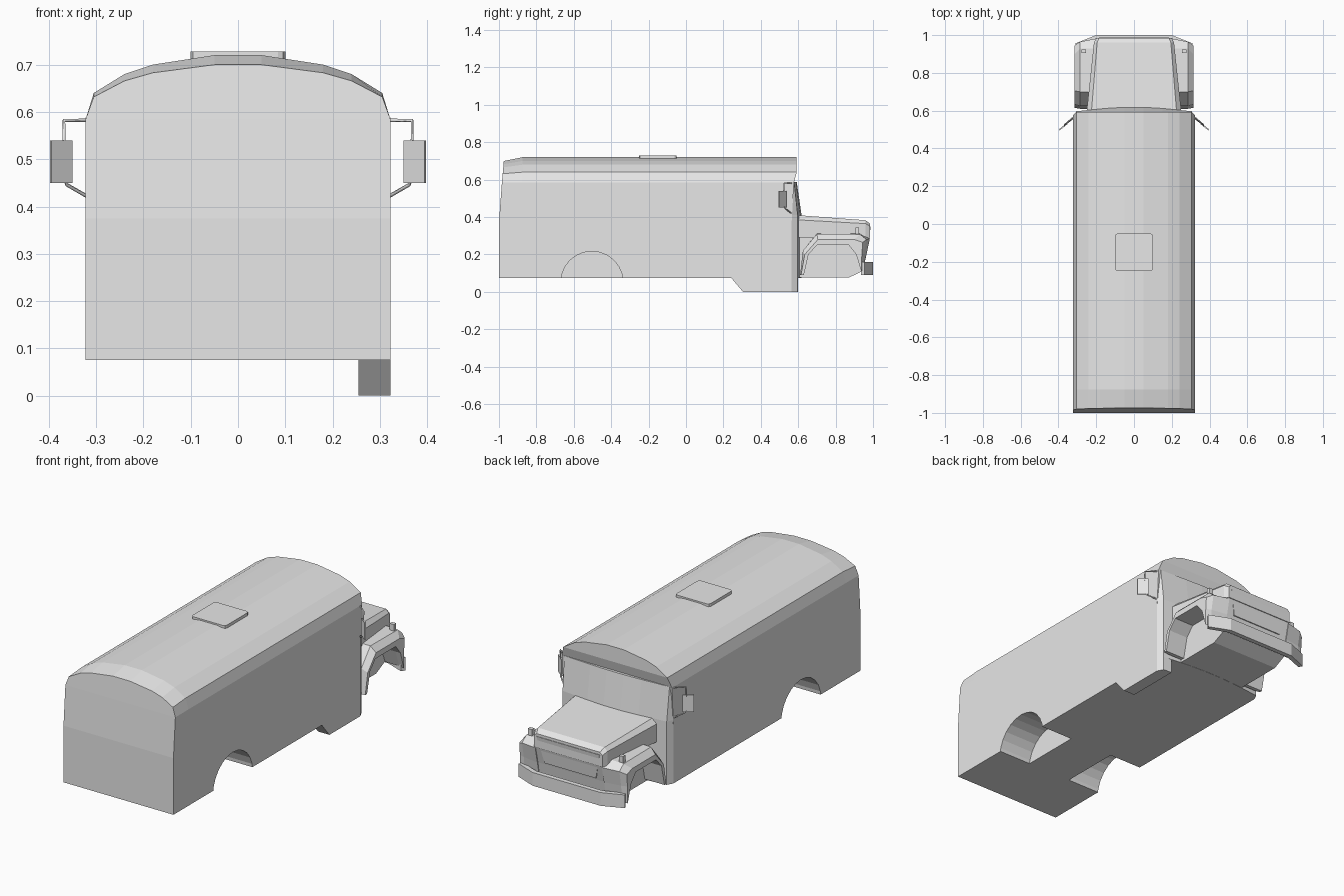
import bpy, bmesh, math
from mathutils import Vector

cube = bpy.data.objects.get("Cube")
if cube:
    bpy.data.objects.remove(cube, do_unlink=True)

grey = bpy.data.materials.new("light_grey")
grey.use_nodes = True
grey.diffuse_color = (0.8, 0.8, 0.8, 1)
grey.node_tree.nodes["Principled BSDF"].inputs["Base Color"].default_value = (0.8, 0.8, 0.8, 1)


def finish(name, bm):
    bmesh.ops.recalc_face_normals(bm, faces=bm.faces[:])
    mesh = bpy.data.meshes.new(name)
    bm.to_mesh(mesh)
    bm.free()
    mesh.materials.append(grey)
    obj = bpy.data.objects.new(name, mesh)
    bpy.context.collection.objects.link(obj)
    return obj


def loft(name, rings, strips=False):
    """Skin closed rings; caps are n-gons, or strips across mirrored points."""
    bm = bmesh.new()
    rows = [[bm.verts.new(p) for p in ring] for ring in rings]
    n = len(rows[0])
    for a, b in zip(rows, rows[1:]):
        for i in range(n):
            j = (i + 1) % n
            bm.faces.new((a[i], a[j], b[j], b[i]))
    for row in (rows[0], rows[-1]):
        if strips:
            for i in range(n // 2 - 1):
                bm.faces.new((row[i], row[i + 1], row[n - 2 - i], row[n - 1 - i]))
        else:
            bm.faces.new(row)
    return finish(name, bm)


def mirrored(half):
    """Complete a ring of points given its +x half."""
    return half + [(-x, y, z) for x, y, z in reversed(half)]


def box(name, low, high):
    (a, b, c), (d, e, f) = low, high
    return loft(name, [[(a, b, z), (d, b, z), (d, e, z), (a, e, z)] for z in (c, f)])


def tube(name, points, radius):
    curve = bpy.data.curves.new(name, "CURVE")
    curve.dimensions = "3D"
    curve.bevel_depth = radius
    curve.bevel_resolution = 0
    curve.use_fill_caps = True
    spline = curve.splines.new("POLY")
    spline.points.add(len(points) - 1)
    for p, co in zip(spline.points, points):
        p.co = (*co, 1)
    curve.materials.append(grey)
    obj = bpy.data.objects.new(name, curve)
    bpy.context.collection.objects.link(obj)


# Passenger body: arched section, leaning rear wall, sloped rear roof
SECTION = [(0.322, 0.075), (0.322, 0.375), (0.322, 0.585), (0.305, 0.64),
           (0.24, 0.68), (0.18, 0.70), (0.05, 0.72)]


def body_ring(y_rule, drop=0.0):
    return mirrored([(x, y_rule(z), z - drop * max(0, z - 0.585)) for x, z in SECTION])


body = loft("body", [
    body_ring(lambda z: -1 + 0.075 * max(0, z - 0.375), 0.15),
    body_ring(lambda z: -0.875),
    body_ring(lambda z: 0.565 if z < 0.5 else 0.577 if z < 0.6 else 0.592),
], strips=True)

# Rear wheel wells cut into the sides
for side in (1, -1):
    arc = [(math.cos(t * math.tau / 24), math.sin(t * math.tau / 24)) for t in range(24)]
    cutter = loft("well_cutter", [
        [(side * x, -0.503 + 0.167 * c, 0.05 + 0.167 * s) for c, s in arc]
        for x in (0.13, 0.4)])
    cutter.hide_render = True
    mod = body.modifiers.new("well", "BOOLEAN")
    mod.operation = "DIFFERENCE"
    mod.solver = "EXACT"
    mod.object = cutter
    bpy.context.view_layer.objects.active = body
    bpy.ops.object.modifier_apply(modifier=mod.name)
    bpy.data.objects.remove(cutter, do_unlink=True)

# Curved cab front with the raked windscreen
BASE = [(0.31, 0.5), (0.322, 0.565), (0.305, 0.597), (0.15, 0.612), (0.05, 0.618)]
HEAD = [(0.31, 0.5), (0.322, 0.565), (0.308, 0.578), (0.15, 0.588), (0.05, 0.592)]
loft("cab_front", [mirrored([(x, y, z) for x, y in plan])
                   for plan, z in ((BASE, 0.075), (BASE, 0.41), (HEAD, 0.588))])

# Entrance step on one side only
loft("entrance_step", [
    [(x, 0.24, 0.077), (x, 0.305, 0.0), (x, y, 0.0), (x, y, 0.077)]
    for x, y in ((0.255, 0.6), (0.305, 0.597), (0.322, 0.565))])

# Roof hatch with clipped corners
hatch = box("roof_hatch", (-0.1, -0.25, 0.712), (0.1, -0.05, 0.728))
bev = bmesh.new()
bev.from_mesh(hatch.data)
uprights = [e for e in bev.edges if abs(e.verts[0].co.z - e.verts[1].co.z) > 0.01]
bmesh.ops.bevel(bev, geom=uprights, offset=0.015, segments=2, profile=0.5, affect="EDGES")
bev.to_mesh(hatch.data)
bev.free()

# Hood, tapering forward with chamfered top edges
HOOD = [(0.6, 0.25, 0.385, 0.225, 0.41), (0.96, 0.212, 0.365, 0.195, 0.383),
        (0.985, 0.2, 0.35, 0.185, 0.364)]
loft("hood", [mirrored([(w, y, 0.29), (w, y, zs), (wt, y, zt)])
              for y, w, zs, wt, zt in HOOD], strips=True)

# Engine bay between the wheels, with the nose raked under
BAY = [(0.59, 0.076), (0.87, 0.076), (0.945, 0.112), (0.96, 0.2), (0.983, 0.3), (0.59, 0.3)]
loft("engine_bay", [[(x, y, z) for y, z in BAY] for x in (-0.2, 0.2)])

# Grille panel
loft("grille", [[(-0.15, 0.96 + d, 0.21), (0.15, 0.96 + d, 0.21),
                 (0.185, 0.98 + d, 0.35), (-0.185, 0.98 + d, 0.35)] for d in (0, 0.008)])

# Front fenders: arched side outline, chamfered toward the outside
ARCH = [(0.91, 0.2), (0.87, 0.25), (0.7, 0.25), (0.655, 0.2), (0.63, 0.09)]
INNER = [(0.61, 0.09), (0.625, 0.22), (0.7, 0.312), (0.93, 0.312), (0.983, 0.285),
         (0.965, 0.2), (0.945, 0.11)]
MIDDLE = [(0.61, 0.09), (0.625, 0.22), (0.7, 0.31), (0.93, 0.308), (0.965, 0.28),
          (0.95, 0.2), (0.943, 0.11)]
OUTER = [(0.615, 0.09), (0.635, 0.2), (0.705, 0.28), (0.9, 0.28), (0.945, 0.265),
         (0.94, 0.2), (0.937, 0.11)]
for side, label in ((1, "left"), (-1, "right")):
    loft(label + "_fender", [[(side * x, y, z) for y, z in outline + ARCH]
                             for x, outline in ((0.195, INNER), (0.285, MIDDLE), (0.315, OUTER))])

    # Marker lamp on the fender
    box(label + "_marker_lamp", (side * 0.267 - 0.012, 0.905, 0.305),
        (side * 0.267 + 0.012, 0.925, 0.343))

    # Mirror plate and its two arms
    a, b = Vector((0.35, 0.53, 0)), Vector((0.394, 0.495, 0))
    off = Vector((0.004, 0.006, 0))
    loft(label + "_mirror", [[(side * p.x, p.y, z) for p in (a, b, b + off, a + off)]
                             for z in (0.45, 0.54)])
    tube(label + "_mirror_upper_arm",
         [(side * x, y, z) for x, y, z in
          ((0.315, 0.57, 0.582), (0.368, 0.525, 0.582), (0.368, 0.522, 0.53))], 0.004)
    tube(label + "_mirror_lower_arm",
         [(side * x, y, z) for x, y, z in
          ((0.315, 0.565, 0.419), (0.362, 0.53, 0.446), (0.368, 0.522, 0.46))], 0.004)

# Wrap-around bumper
loft("front_bumper", [
    mirrored([(0.195, 0.975, z), (0.3, 0.935, z), (0.312, 0.955, z), (0.2, 1.0, z)])
    for z in (0.09, 0.16)])
